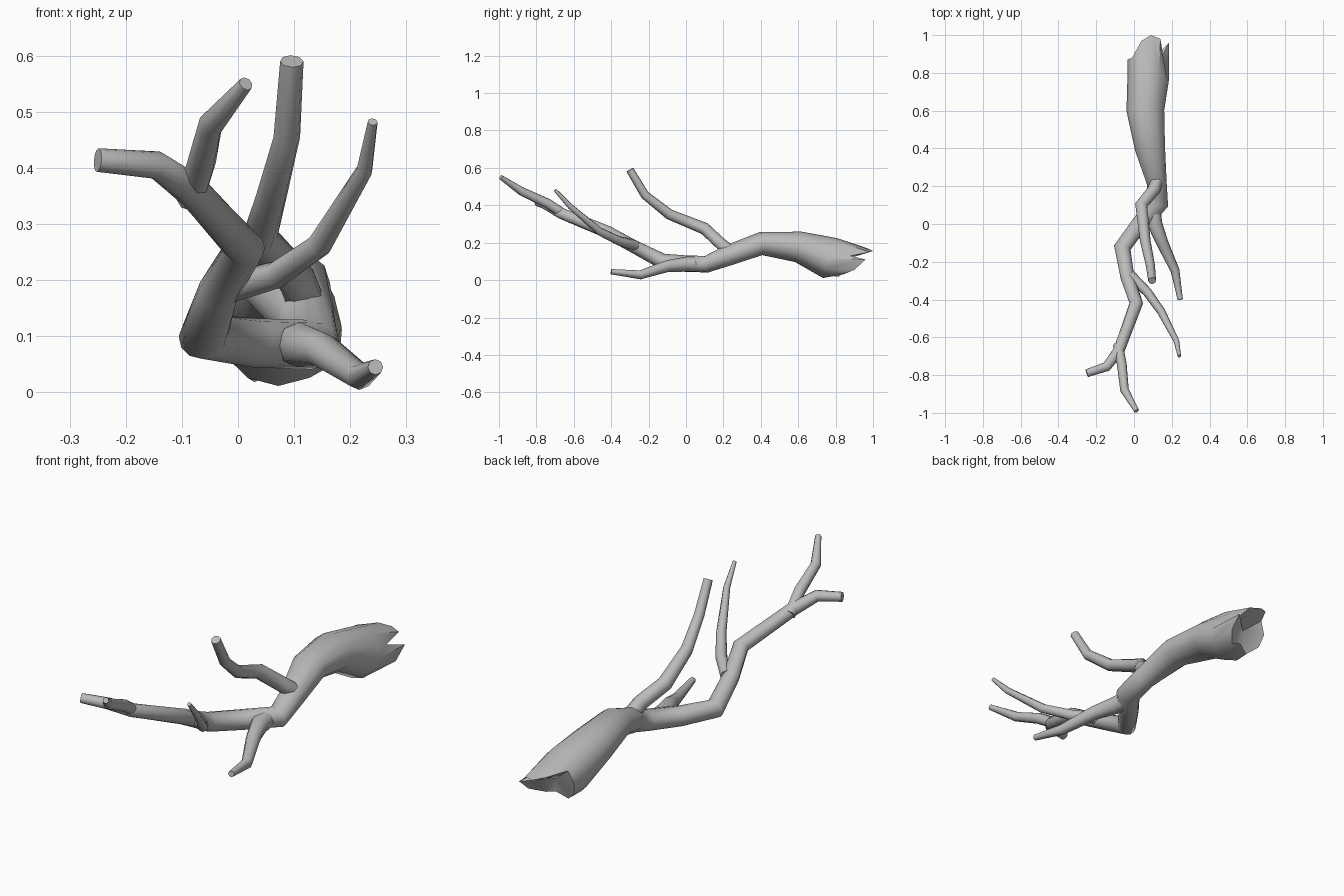
import bpy, bmesh, math
from mathutils import Vector

if "Cube" in bpy.data.objects:
    bpy.data.objects.remove(bpy.data.objects["Cube"])

wood = bpy.data.materials.new("grey_wood")
wood.use_nodes = True
colour = (0.5, 0.5, 0.5, 1)
wood.diffuse_color = colour
wood.node_tree.nodes["Principled BSDF"].inputs["Base Color"].default_value = colour


def limb(name, path, sides=8, torn_end=None, hollow=None):
    """Sweep an elliptical section along (x, y, z, half width, half height)."""
    bm = bmesh.new()
    points = [Vector(p[:3]) for p in path]
    rings = []
    if torn_end:
        rings.append([bm.verts.new(p) for p in torn_end])
    for i, p in enumerate(points):
        ahead = (points[min(i + 1, len(points) - 1)] - p).normalized()
        behind = (p - points[max(i - 1, 0)]).normalized()
        tangent = (ahead + behind).normalized()
        side = tangent.cross(Vector((0, 0, 1))).normalized()
        up = side.cross(tangent)
        wide, high = path[i][3], path[i][-1]
        ring = []
        for k in range(sides):
            a = math.tau * k / sides
            ring.append(bm.verts.new(p + side * wide * math.cos(a) + up * high * math.sin(a)))
        rings.append(ring)
    for a, b in zip(rings, rings[1:]):
        for k in range(sides):
            j = (k + 1) % sides
            bm.faces.new((a[k], a[j], b[j], b[k]))
    # Broken wood: recessed fan at the thick end, flat cut at the tip
    if hollow:
        centre = bm.verts.new(hollow)
        for k in range(sides):
            bm.faces.new((rings[0][(k + 1) % sides], rings[0][k], centre))
    else:
        bm.faces.new(rings[0])
    bm.faces.new(rings[-1])
    bmesh.ops.recalc_face_normals(bm, faces=bm.faces)
    mesh = bpy.data.meshes.new(name)
    bm.to_mesh(mesh)
    bm.free()
    mesh.materials.append(wood)
    obj = bpy.data.objects.new(name, mesh)
    bpy.context.collection.objects.link(obj)
    bpy.ops.object.select_all(action='DESELECT')
    obj.select_set(True)
    bpy.context.view_layer.objects.active = obj
    bpy.ops.object.shade_smooth_by_angle(angle=math.radians(50))


# Ragged rim of the thick end
rim = [(-.035, .87, .12), (-.01, .88, .18), (.04, .97, .17), (.09, 1, .155),
       (.14, .98, .15), (.145, .88, .13), (.185, .96, .11), (.18, .9, .055),
       (.13, .84, .03), (.08, .84, .045), (.03, .82, .018), (-.02, .85, .06)]

# Trunk running into the long main branch
limb("trunk", [
    (.075, .77, .118, .11, .113), (.06, .6, .178, .1, .083),
    (.085, .4, .195, .08, .062), (.12, .22, .13, .053, .055),
    (.128, .11, .085, .056, .045), (.03, 0, .088, .044, .044),
    (-.062, -.125, .1, .045, .042), (-.035, -.28, .18, .037, .035),
    (.012, -.42, .257, .036, .034), (-.08, -.67, .358, .03, .03),
    (-.145, -.755, .405, .026, .025), (-.25, -.79, .414, .021, .021)],
    12, rim, (.075, .85, .11))

# Side branches
limb("front_fork", [
    (-.085, -.64, .345, .026), (-.065, -.74, .41, .026),
    (-.05, -.88, .475, .023), (.014, -.99, .55, .013)])
limb("tall_branch", [
    (.125, .24, .15, .035), (.105, .18, .2, .034), (.038, .1, .275, .033),
    (.06, -.09, .352, .028), (.087, -.22, .455, .024), (.096, -.3, .59, .021)])
limb("low_branch", [
    (.1, .09, .085, .04), (.11, .0, .085, .04), (.15, -.1, .075, .032),
    (.217, -.245, .028, .024), (.245, -.4, .045, .014)])
limb("left_branch", [
    (-.02, -.27, .185, .028), (.07, -.36, .21, .025), (.145, -.465, .262, .022),
    (.225, -.62, .395, .015), (.24, -.7, .482, .009)])
